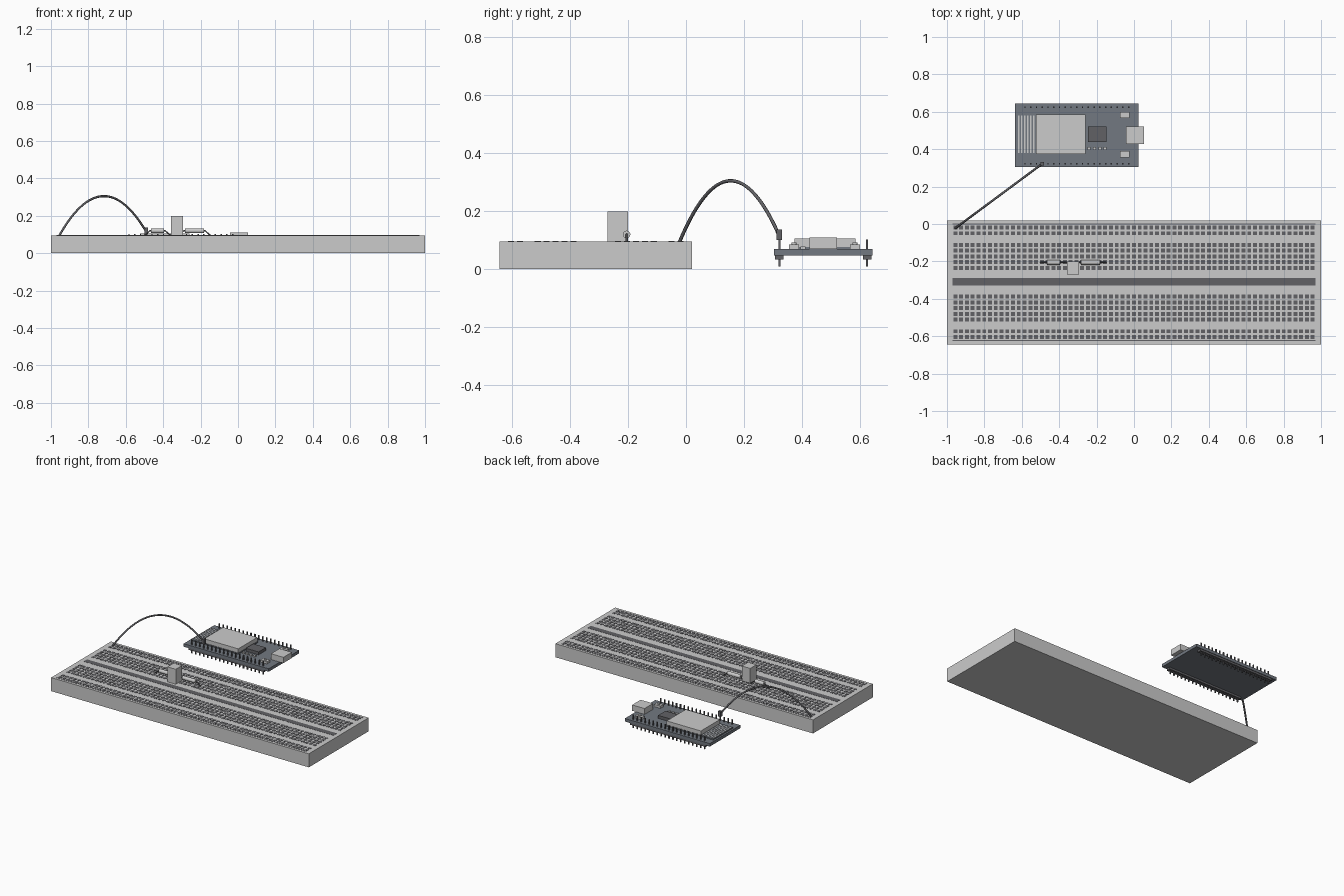
import bpy, bmesh, math
from mathutils import Vector, Matrix

if "Cube" in bpy.data.objects:
    bpy.data.objects.remove(bpy.data.objects["Cube"])


def material(name, rgb):
    m = bpy.data.materials.new(name)
    m.diffuse_color = (*rgb, 1)
    m.use_nodes = True
    m.node_tree.nodes["Principled BSDF"].inputs["Base Color"].default_value = m.diffuse_color
    return m


DARK = material("dark", (0.12, 0.12, 0.13))
PCB = material("circuit_blue_grey", (0.17, 0.19, 0.22))


def boxes(name, spans, mat=None):
    """One object made of boxes, each given as (x0, x1, y0, y1, z0, z1)."""
    bm = bmesh.new()
    for x0, x1, y0, y1, z0, z1 in spans:
        centre = Matrix.Translation(((x0 + x1) / 2, (y0 + y1) / 2, (z0 + z1) / 2))
        size = Matrix.Diagonal((x1 - x0, y1 - y0, z1 - z0, 1))
        bmesh.ops.create_cube(bm, size=1, matrix=centre @ size)
    mesh = bpy.data.meshes.new(name)
    bm.to_mesh(mesh)
    bm.free()
    ob = bpy.data.objects.new(name, mesh)
    bpy.context.collection.objects.link(ob)
    if mat:
        mesh.materials.append(mat)
    return ob


def around(x, y, half, z0, z1):
    return (x - half, x + half, y - half, y + half, z0, z1)


def tube(name, points, radius, mat=None):
    curve = bpy.data.curves.new(name, 'CURVE')
    curve.dimensions = '3D'
    curve.bevel_depth = radius
    curve.bevel_resolution = 2
    curve.use_fill_caps = True
    line = curve.splines.new('POLY')
    line.points.add(len(points) - 1)
    for p, co in zip(line.points, points):
        p.co = (*co, 1)
    if mat:
        curve.materials.append(mat)
    ob = bpy.data.objects.new(name, curve)
    bpy.context.collection.objects.link(ob)
    return ob


def cylinder(name, radius, depth, location, rotation=(0, 0, 0)):
    bpy.ops.mesh.primitive_cylinder_add(vertices=20, radius=radius, depth=depth,
                                        location=location, rotation=rotation)
    ob = bpy.context.object
    ob.name = name
    bpy.ops.object.shade_smooth_by_angle()
    return ob


# Breadboard
TOP = 0.095
MID_Y = -0.3115
PITCH = 0.0308
boxes("breadboard", [(-1, 1, -0.643, 0.02, 0, TOP)])
boxes("centre_channel", [(-0.97, 0.97, MID_Y - 0.016, MID_Y + 0.022, TOP - 0.005, TOP + 0.001)], DARK)
boxes("rail_lines", [(-0.97, 0.97, MID_Y + s * 0.312 - 0.003, MID_Y + s * 0.312 + 0.003,
                      TOP - 0.005, TOP + 0.001) for s in (-1, 1)], DARK)

# Contact holes: five rows and a two-row rail on each side
offsets = [0.077 + i * PITCH for i in range(5)] + [0.262, 0.262 + PITCH]
boxes("contact_holes", [around((c - 31) * PITCH, MID_Y + s * o, 0.0105, TOP - 0.005, TOP + 0.0015)
                        for c in range(63) for s in (-1, 1) for o in offsets], DARK)

# Sensor block on the breadboard
boxes("sensor_block", [(-0.358, -0.293, -0.271, -0.201, TOP, 0.2)])

# Two small axial components with bent leads
for label, x0, x1, l0, l1 in (("left", -0.465, -0.396, -0.5, -0.36),
                              ("right", -0.283, -0.182, -0.32, -0.148)):
    y, z = -0.205, 0.12
    cylinder(label + "_resistor_body", 0.013, x1 - x0, ((x0 + x1) / 2, y, z), (0, math.pi / 2, 0))
    tube(label + "_resistor_leads", [(l0, y, TOP), (x0 - 0.006, y, z), (x1 + 0.006, y, z),
                                     (l1, y, TOP)], 0.0035, DARK)

# Microcontroller circuit board
P = 0.069
boxes("circuit_board", [(-0.635, 0.025, 0.304, 0.643, 0.048, P)], PCB)
boxes("radio_module_base", [(-0.623, -0.257, 0.37, 0.588, P, P + 0.008)], PCB)
boxes("radio_shield", [(-0.525, -0.26, 0.374, 0.585, P + 0.008, 0.106)])
boxes("antenna_traces", [(-0.619 + i * 0.016, -0.613 + i * 0.016, 0.38, 0.58, P + 0.007, P + 0.0095)
                         for i in range(6)])
boxes("usb_socket", [(-0.043, 0.053, 0.427, 0.521, P, 0.11)])
boxes("interface_chip", [(-0.246, -0.147, 0.438, 0.52, P, 0.09)], DARK)
boxes("small_components", [around(-0.24 + i * 0.0285, 0.404, 0.008, P, 0.078) for i in range(4)])

# Push buttons
for label, y in (("front", 0.373), ("back", 0.583)):
    boxes(label + "_button_base", [(-0.075, -0.025, y - 0.017, y + 0.017, P, 0.085)])
    cylinder(label + "_button_cap", 0.009, 0.008, (-0.05, y, 0.088))

# Pin headers
ROWS = (0.322, 0.625)
boxes("header_strips", [(-0.6, -0.012, y - 0.0145, y + 0.0145, 0.034, 0.048) for y in ROWS], DARK)
boxes("header_pins", [around(-0.583 + i * PITCH, y, 0.0036, 0.01, 0.102)
                      for i in range(19) for y in ROWS], DARK)

# Jumper wire and its plug
a = Vector((-0.955, -0.022, TOP))
b = Vector((-0.4906, 0.322, 0.115))
path = []
for i in range(33):
    t = i / 32
    p = a.lerp(b, t)
    p.z += 0.2 * 4 * t * (1 - t)
    path.append(p)
tube("jumper_wire", path, 0.006, DARK)
boxes("jumper_plug", [around(-0.4906, 0.322, 0.01, 0.1, 0.137)], DARK)
